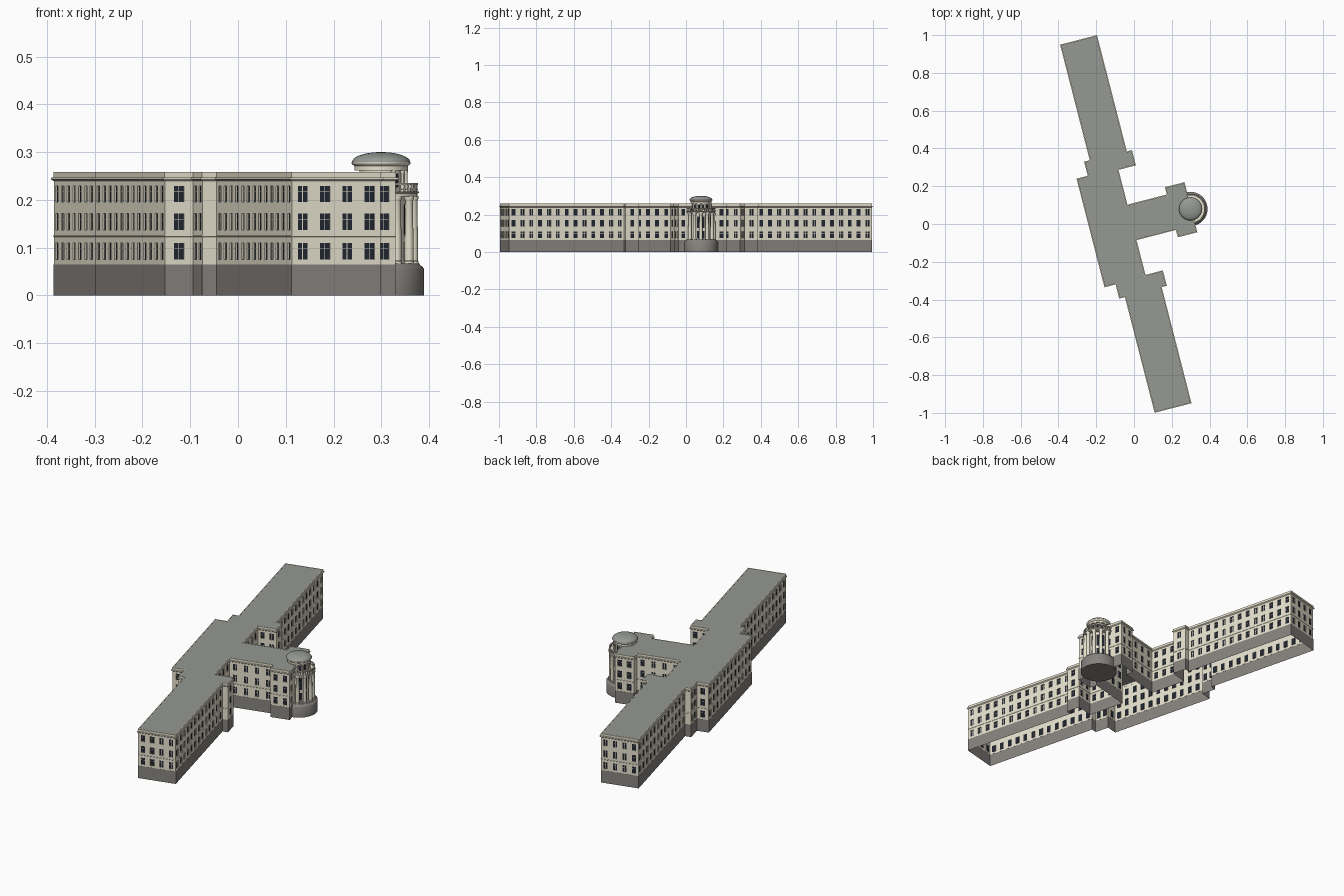
import bpy, bmesh, math
from mathutils import Vector, Matrix

if "Cube" in bpy.data.objects:
    bpy.data.objects.remove(bpy.data.objects["Cube"])

ANGLE = math.radians(14.4)
ROT = Matrix.Rotation(ANGLE, 4, 'Z') @ Matrix.Translation((0, 0.011, 0))


def material(name, rgb):
    m = bpy.data.materials.new(name)
    m.diffuse_color = (*rgb, 1)
    m.use_nodes = True
    m.node_tree.nodes["Principled BSDF"].inputs["Base Color"].default_value = m.diffuse_color
    return m


STONE = material("stone", (0.80, 0.76, 0.62))
PLINTH = material("plinth", (0.24, 0.225, 0.21))
ROOF = material("roof", (0.30, 0.315, 0.29))
GLASS = material("glass", (0.015, 0.02, 0.03))


def finish(name, bm, mat, smooth=False):
    bmesh.ops.remove_doubles(bm, verts=bm.verts, dist=1e-6)
    me = bpy.data.meshes.new(name)
    bm.to_mesh(me)
    bm.free()
    me.materials.append(mat)
    ob = bpy.data.objects.new(name, me)
    ob.matrix_world = ROT
    bpy.context.collection.objects.link(ob)
    if smooth:
        bpy.ops.object.select_all(action='DESELECT')
        ob.select_set(True)
        bpy.context.view_layer.objects.active = ob
        bpy.ops.object.shade_smooth_by_angle(angle=math.radians(35))
    return ob


def quad(bm, *pts):
    bm.faces.new([bm.verts.new(p) for p in pts])


# Footprint: one half, mirrored about the central axis (counter-clockwise)
half = [(.314, .137), (.207, .137), (.207, .097), (-.008, .097), (-.008, .287),
        (.087, .287), (.087, .371), (.059, .371), (.059, 1.006), (-.143, 1.006),
        (-.143, .374), (-.174, .374), (-.174, .297), (-.235, .297)]
outline = [Vector(p) for p in half + [(x, -y) for x, y in reversed(half)]]
N = len(outline)


def normal(i):
    d = (outline[(i + 1) % N] - outline[i % N]).normalized()
    return Vector((d.y, -d.x))


def offset(d):
    return [outline[i] + (normal(i - 1) + normal(i)) * d for i in range(N)]


def skirt(name, profile, mat):
    """Sweep a (offset, height) profile around the footprint."""
    bm = bmesh.new()
    rings = [[Vector((*p, z)) for p in offset(d)] for d, z in profile]
    for a, b in zip(rings, rings[1:]):
        for i in range(N):
            j = (i + 1) % N
            quad(bm, a[i], a[j], b[j], b[i])
    return finish(name, bm, mat)


def slab(name, d, z, mat):
    bm = bmesh.new()
    bm.faces.new([bm.verts.new((*p, z)) for p in offset(d)])
    bm.normal_update()
    bmesh.ops.triangulate(bm, faces=bm.faces[:], ngon_method='EAR_CLIP')
    finish(name, bm, mat)


WALL = -.005
Z0, Z1 = .065, .246
floors = [(.075, .110), (.137, .172), (.196, .229)]

# Walls with recessed windows, glass and glazing bars
walls, panes, bars = bmesh.new(), bmesh.new(), bmesh.new()
corners = offset(WALL)
zs = [Z0] + [z for f in floors for z in f] + [Z1]
for i in range(N):
    a, b = corners[i], corners[(i + 1) % N]
    n, length = normal(i), (b - a).length
    t = (b - a) / length
    count = max(1, round(length / .05)) if length > .045 else 0
    pitch = length / max(count, 1)
    xs = [0]
    for k in range(count):
        c = pitch * (k + .5)
        xs += [c - .0105, c + .0105]
    xs.append(length)

    def P(x, z, depth=0):
        p = a + t * x - n * depth
        return Vector((p.x, p.y, z))

    def rect(bm, x0, x1, z0, z1, depth=0):
        quad(bm, P(x0, z0, depth), P(x1, z0, depth), P(x1, z1, depth), P(x0, z1, depth))

    for ix, (x0, x1) in enumerate(zip(xs, xs[1:])):
        for iz, (z0, z1) in enumerate(zip(zs, zs[1:])):
            if not (ix % 2 and iz % 2):
                rect(walls, x0, x1, z0, z1)
                continue
            D = .003
            ring = [(x0, z0), (x1, z0), (x1, z1), (x0, z1)]
            for (xa, za), (xb, zb) in zip(ring, ring[1:] + ring[:1]):
                quad(walls, P(xa, za), P(xb, zb), P(xb, zb, D), P(xa, za, D))
            rect(panes, x0, x1, z0, z1, D)
            xm, zm = (x0 + x1) / 2, z0 + (z1 - z0) * .64
            rect(bars, xm - .0007, xm + .0007, z0, z1, .0025)
            rect(bars, x0, x1, zm - .0005, zm + .0005, .0024)
finish("walls", walls, STONE)
finish("window_panes", panes, GLASS)
finish("window_bars", bars, STONE)

# Plinth, belt course, cornice with parapet, and roof
skirt("plinth", [(-.0045, 0), (-.0045, .065), (WALL, .065)], PLINTH)
skirt("belt_course", [(WALL, .122), (-.004, .123), (-.004, .126), (WALL, .126)], STONE)
skirt("cornice", [(WALL, .239), (0, .243), (0, .247), (-.004, .247),
                  (-.004, .258), (-.007, .258), (-.007, .257)], STONE)
slab("roof", -.007, .257, ROOF)

# Rotunda at the head of the central block
CX, CY = .310, -.008


def add_lathe(bm, profile, segs, center):
    def pt(r, z, k):
        a = 2 * math.pi * k / segs
        return (center[0] + r * math.cos(a), center[1] + r * math.sin(a), z)
    for (r0, z0), (r1, z1) in zip(profile, profile[1:]):
        for k in range(segs):
            pts = [pt(r0, z0, k), pt(r0, z0, k + 1), pt(r1, z1, k + 1), pt(r1, z1, k)]
            if r0 == 0:
                pts.pop(1)
            elif r1 == 0:
                pts.pop(2)
            quad(bm, *pts)


def lathe(name, profile, mat, segs=48, center=(CX, CY)):
    bm = bmesh.new()
    add_lathe(bm, profile, segs, center)
    finish(name, bm, mat, smooth=True)


def around(name, profile, radius, angles, mat, segs=12):
    """Repeat a small turned part around the rotunda."""
    bm = bmesh.new()
    for d in angles:
        a = math.radians(d)
        add_lathe(bm, profile, segs, (CX + radius * math.cos(a), CY + radius * math.sin(a)))
    finish(name, bm, mat, smooth=True)


def drum_windows(name, radius, angles, spans, width):
    bm = bmesh.new()
    for d in angles:
        for z0, z1 in spans:
            m = (Matrix.Translation((CX, CY, 0)) @ Matrix.Rotation(math.radians(d), 4, 'Z')
                 @ Matrix.Translation((radius, 0, (z0 + z1) / 2))
                 @ Matrix.Diagonal((.003, width, z1 - z0, 1)))
            bmesh.ops.create_cube(bm, size=1, matrix=m)
    finish(name, bm, GLASS)


lathe("rotunda_base", [(0, 0), (.09, 0), (.09, .055), (.087, .060), (.082, .063),
                       (.080, .067), (0, .067)], PLINTH)
lathe("rotunda_drum", [(.052, .067), (.052, .208)], STONE)
gaps = [-60, -30, 0, 30, 60]
drum_windows("rotunda_windows", .0515, gaps, [(.073, .112), (.128, .190)], .014)
column_angles = [-75, -45, -15, 15, 45, 75]
around("rotunda_columns", [(.0108, .067), (.0108, .071), (.0092, .073), (.0092, .12),
                           (.0080, .197), (.0088, .199), (.0105, .203), (.0105, .208)],
       .068, column_angles, STONE, 16)
lathe("rotunda_entablature", [(.05, .207), (.076, .207), (.076, .213), (.079, .215),
                              (.079, .218), (0, .218)], STONE)

# Balcony balustrade
around("balusters", [(.002, .218), (.0026, .222), (.0014, .228), (.002, .231)],
       .0745, range(-90, 91, 9), STONE, 8)
lathe("balustrade_rail", [(.072, .231), (.0775, .231), (.0775, .235), (.072, .235),
                          (.072, .231)], STONE)

# Lantern and dome
lathe("lantern_drum", [(.045, .218), (.045, .264)], STONE)
drum_windows("lantern_windows", .0445, gaps, [(.226, .255)], .012)
around("lantern_columns", [(.005, .218), (.005, .222), (.0038, .223), (.0034, .255),
                           (.005, .258), (.005, .262)],
       .052, column_angles, STONE)
lathe("lantern_cornice", [(.045, .261), (.056, .261), (.056, .271), (.060, .274),
                          (.062, .277), (.062, .279), (0, .279)], STONE)
dome = [(.061 * math.cos(a), .279 + .021 * math.sin(a))
        for a in (math.radians(d) for d in range(0, 90, 10))]
lathe("dome", dome + [(0, .300)], ROOF)
